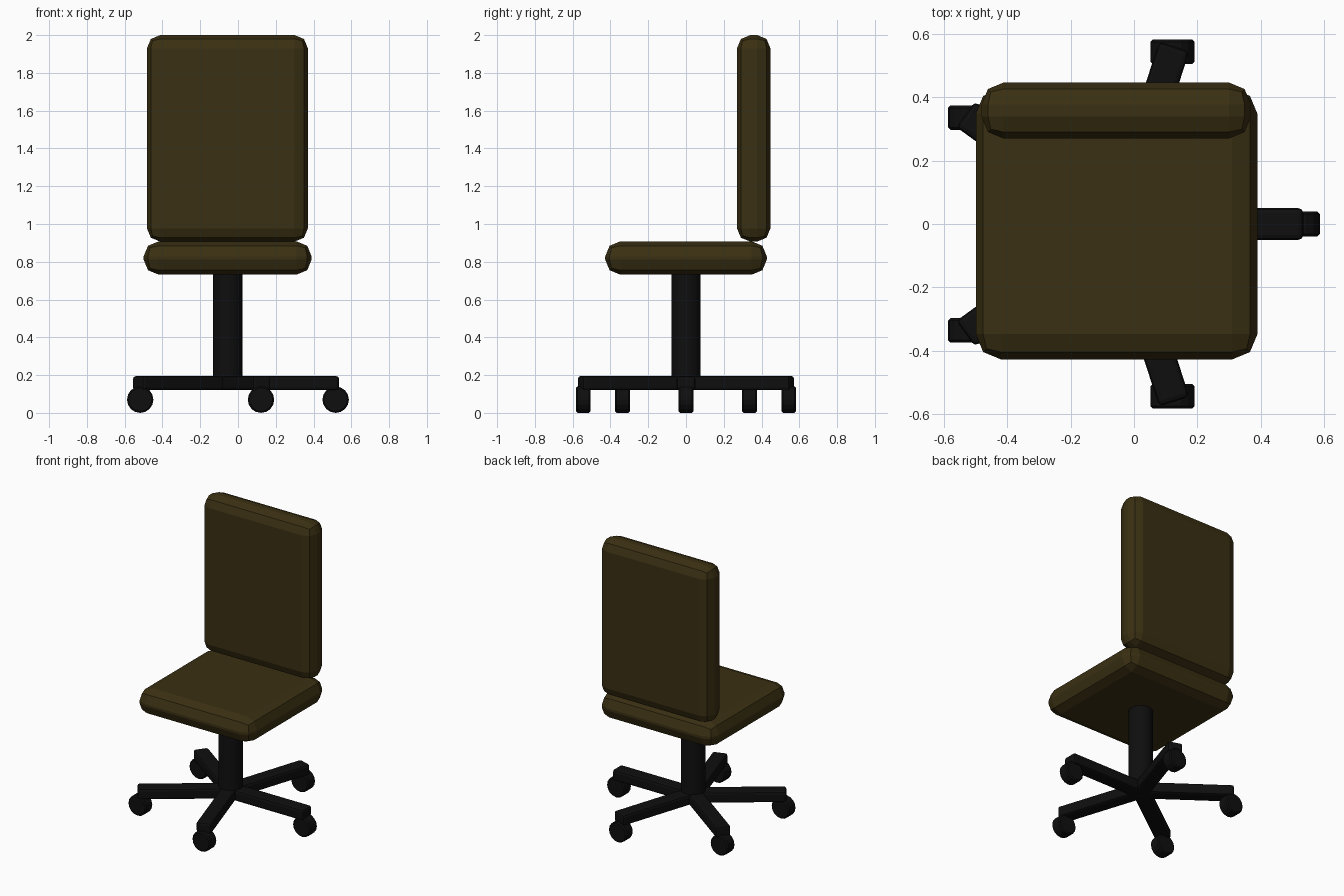
import bpy, bmesh, math
from mathutils import Matrix, Vector

if "Cube" in bpy.data.objects:
    bpy.data.objects.remove(bpy.data.objects["Cube"])


def material(name, rgb):
    m = bpy.data.materials.new(name)
    m.diffuse_color = (*rgb, 1)
    m.use_nodes = True
    m.node_tree.nodes["Principled BSDF"].inputs["Base Color"].default_value = m.diffuse_color
    return m


FABRIC = material("dark olive fabric", (0.042, 0.029, 0.006))
BLACK = material("black plastic", (0.0045, 0.0045, 0.0045))
CX = -0.055  # the chair's own axis


def finish(name, bm, mat, bevel=0, segments=2):
    if bevel:
        # bevel only the real corners, not the facets of round parts
        edges = [e for e in bm.edges if e.calc_face_angle(0) > math.radians(40)]
        bmesh.ops.bevel(bm, geom=edges, offset=bevel, segments=segments,
                        profile=0.5, affect='EDGES', clamp_overlap=True)
    me = bpy.data.meshes.new(name)
    bm.to_mesh(me)
    bm.free()
    me.materials.append(mat)
    ob = bpy.data.objects.new(name, me)
    bpy.context.collection.objects.link(ob)
    return ob


def box(name, lo, hi, mat, bevel, segments=2, matrix=Matrix()):
    lo, hi = Vector(lo), Vector(hi)
    bm = bmesh.new()
    bmesh.ops.create_cube(bm, size=1, matrix=matrix @ Matrix.Translation((lo + hi) / 2)
                          @ Matrix.Diagonal((*(hi - lo), 1)))
    return finish(name, bm, mat, bevel, segments)


def cylinder(name, r, depth, matrix, mat, sides, bevel=0):
    bm = bmesh.new()
    bmesh.ops.create_cone(bm, cap_ends=True, segments=sides, radius1=r, radius2=r,
                          depth=depth, matrix=matrix)
    return finish(name, bm, mat, bevel, 1)


# Cushions
box("seat", (-0.50, -0.428, 0.732), (0.39, 0.428, 0.908), FABRIC, 0.08)
box("backrest", (-0.482, 0.27, 0.907), (0.37, 0.447, 2.0), FABRIC, 0.07)

# Central column
column = cylinder("column", 0.078, 0.62, Matrix.Translation((CX, 0, 0.44)), BLACK, 24)
for p in column.data.polygons:
    p.use_smooth = len(p.vertices) == 4
column.data.set_sharp_from_angle(angle=math.radians(40))

# Five-star base, wheels all rolling along x
for i in range(5):
    a = math.radians(72 * i)
    turn = Matrix.Translation((CX, 0, 0)) @ Matrix.Rotation(a, 4, 'Z')
    box(f"base_arm_{i + 1}", (0, -0.05, 0.12), (0.59, 0.05, 0.195), BLACK, 0.015, 2, turn)
    pos = turn @ Vector((0.572, 0, 0.07))
    cylinder(f"caster_{i + 1}", 0.07, 0.078,
             Matrix.Translation(pos) @ Matrix.Rotation(math.pi / 2, 4, 'X'),
             BLACK, 16, 0.008)
